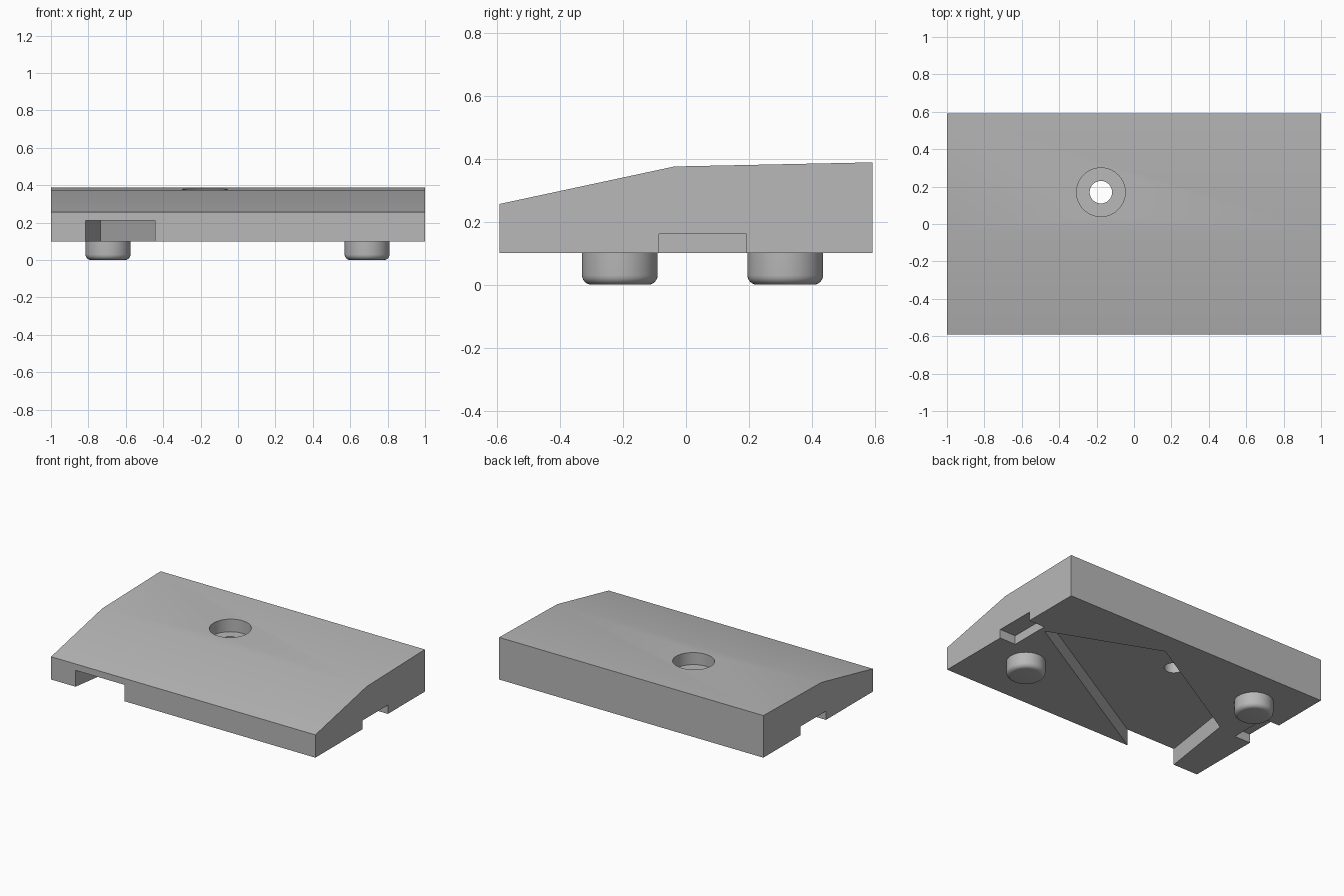
import bpy, bmesh, math
from mathutils import Vector

cube = bpy.data.objects.get("Cube")
if cube:
    bpy.data.objects.remove(cube, do_unlink=True)

grey = bpy.data.materials.new("light_grey")
grey.use_nodes = True
grey.diffuse_color = (0.48, 0.48, 0.48, 1)
grey.node_tree.nodes["Principled BSDF"].inputs["Base Color"].default_value = (0.48, 0.48, 0.48, 1)


def make(name, bm):
    """Turn a bmesh into a grey object."""
    bmesh.ops.recalc_face_normals(bm, faces=bm.faces)
    mesh = bpy.data.meshes.new(name)
    bm.to_mesh(mesh)
    bm.free()
    mesh.materials.append(grey)
    obj = bpy.data.objects.new(name, mesh)
    bpy.context.collection.objects.link(obj)
    return obj


def prism(name, outline, shift):
    """Extrude a closed outline along a vector."""
    bm = bmesh.new()
    face = bm.faces.new([bm.verts.new(p) for p in outline])
    new = bmesh.ops.extrude_face_region(bm, geom=[face])["geom"]
    verts = [v for v in new if isinstance(v, bmesh.types.BMVert)]
    bmesh.ops.translate(bm, verts=verts, vec=Vector(shift))
    return make(name, bm)


def cylinder(name, x, y, z0, z1, radius, round_bottom=0.0):
    bm = bmesh.new()
    bmesh.ops.create_cone(bm, cap_ends=True, segments=64, radius1=radius,
                          radius2=radius, depth=z1 - z0)
    if round_bottom:
        rim = [e for e in bm.edges if all(v.co.z < 0 for v in e.verts)]
        bmesh.ops.bevel(bm, geom=rim, offset=round_bottom, segments=6,
                        profile=0.5, affect='EDGES')
    bmesh.ops.translate(bm, verts=bm.verts, vec=(x, y, (z0 + z1) / 2))
    return make(name, bm)


def select_only(obj):
    bpy.ops.object.select_all(action='DESELECT')
    obj.select_set(True)
    bpy.context.view_layer.objects.active = obj


def cut(target, cutter):
    """Subtract a cutter and remove it."""
    cutter.hide_render = True
    mod = target.modifiers.new("cut", 'BOOLEAN')
    mod.operation = 'DIFFERENCE'
    mod.solver = 'EXACT'
    mod.object = cutter
    select_only(target)
    bpy.ops.object.modifier_apply(modifier=mod.name)
    bpy.data.objects.remove(cutter, do_unlink=True)


BASE = 0.1

# Wedge body from its side profile
profile = [(-0.592, BASE), (0.592, BASE), (0.592, 0.388), (-0.037, 0.375), (-0.592, 0.256)]
body = prism("body", [(-1, y, z) for y, z in profile], (2, 0, 0))

# Angled pocket underneath, open at the front
pocket = [(-0.445, -0.592), (0.845, 0.153), (0.117, 0.439), (-0.735, -0.055),
          (-0.815, -0.592), (-0.815, -0.7), (-0.445, -0.7)]
cut(body, prism("pocket_cutter", [(x, y, 0) for x, y in pocket], (0, 0, 0.212)))

# Shallow slots at both ends
for side in (-1, 1):
    slot = [(0.88, -0.085), (1.1, -0.085), (1.1, 0.192), (0.88, 0.192)]
    cut(body, prism("slot_cutter", [(side * x, y, 0) for x, y in slot], (0, 0, 0.16)))

# Counterbored screw hole
cut(body, cylinder("bore_cutter", -0.177, 0.17, 0.295, 0.6, 0.13))
cut(body, cylinder("hole_cutter", -0.177, 0.17, 0, 0.6, 0.06))

# Rounded feet on opposite corners
feet = [cylinder(name, x, y, 0, BASE + 0.02, 0.12, 0.03)
        for name, x, y in (("left_foot", 0.69, -0.21), ("right_foot", -0.695, 0.315))]

for obj in [body] + feet:
    select_only(obj)
    bpy.ops.object.shade_smooth_by_angle(angle=math.radians(25))
